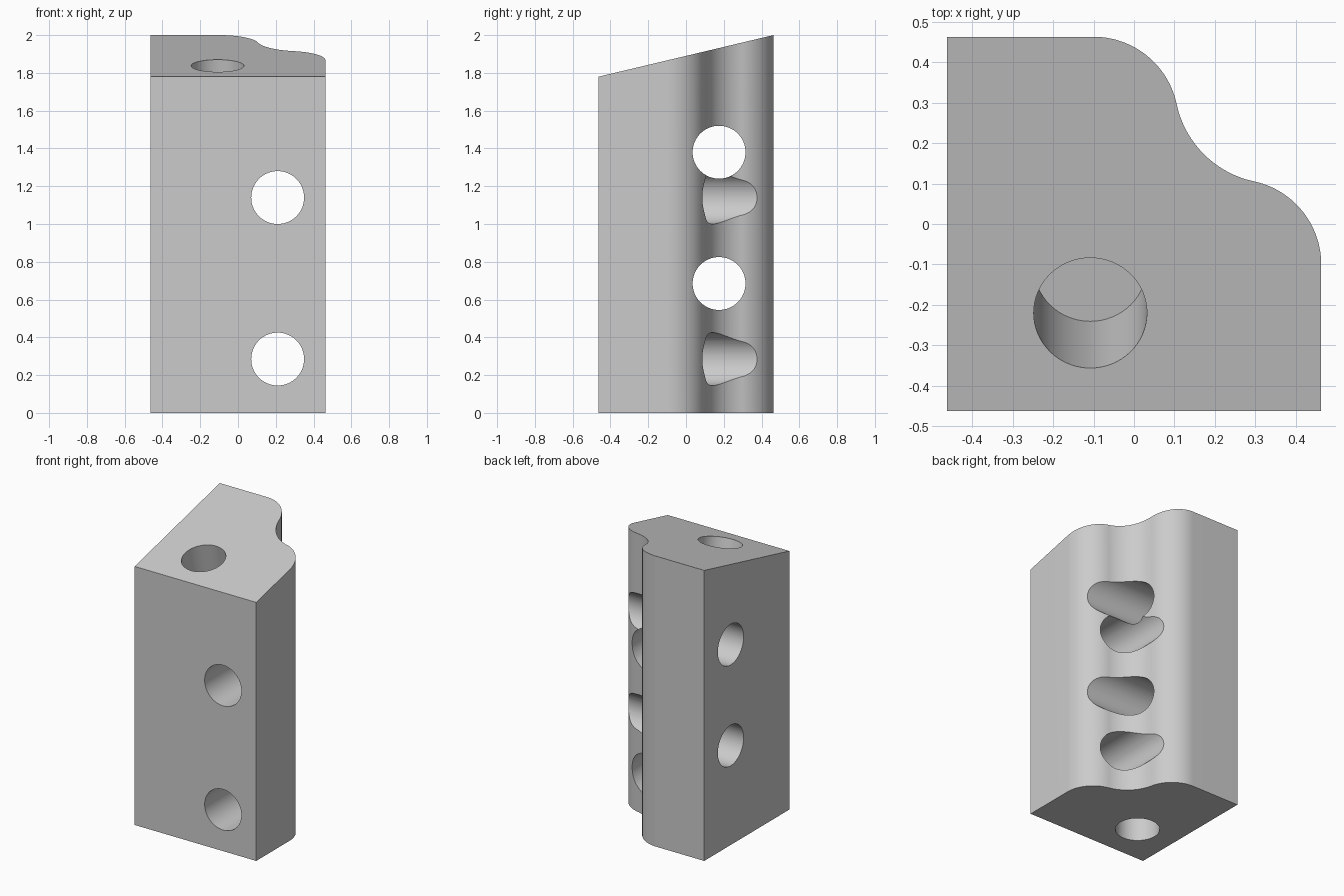
import bpy, bmesh, math
from mathutils import Vector

cube = bpy.data.objects.get("Cube")
if cube:
    bpy.data.objects.remove(cube, do_unlink=True)

HALF = 0.463          # half width of the square footprint
LOW, HIGH = 1.78, 2.0  # top height at front and back
HOLE_R = 0.14

grey = bpy.data.materials.new("plain_grey")
grey.use_nodes = True
colour = (0.6, 0.6, 0.6, 1)
grey.diffuse_color = colour
grey.node_tree.nodes["Principled BSDF"].inputs["Base Color"].default_value = colour


def arc(cx, cy, r, start, end, steps=24):
    angles = [math.radians(start + (end - start) * i / steps) for i in range(steps + 1)]
    return [(cx + r * math.cos(a), cy + r * math.sin(a)) for a in angles]


# Footprint: square with an S-curved corner, symmetric about the diagonal
R, BEND = 0.21, 78
side = HALF - R
reach = (side + 0.1) / (math.sin(math.radians(BEND)) - math.cos(math.radians(BEND)))
centre = side + reach * math.cos(math.radians(BEND))
profile = [(-HALF, -HALF), (HALF, -HALF)]
profile += arc(side, -0.1, R, 0, BEND)
profile += arc(centre, centre, reach - R, BEND + 180, 270 - BEND + 0, 28)[1:-1]
profile += arc(-0.1, side, R, 90 - BEND, 90)
profile += [(-HALF, HALF)]


def top_height(y):
    return LOW + (HIGH - LOW) * (y + HALF) / (2 * HALF)


# Block body with sloping top
bm = bmesh.new()
bottom = [bm.verts.new((x, y, 0)) for x, y in profile]
top = [bm.verts.new((x, y, top_height(y))) for x, y in profile]
bm.faces.new(reversed(bottom))
bm.faces.new(top)
for i in range(len(profile)):
    j = (i + 1) % len(profile)
    bm.faces.new((bottom[i], bottom[j], top[j], top[i]))
bmesh.ops.recalc_face_normals(bm, faces=bm.faces)
mesh = bpy.data.meshes.new("drilled_block")
bm.to_mesh(mesh)
bm.free()
block = bpy.data.objects.new("drilled_block", mesh)
bpy.context.collection.objects.link(block)
mesh.materials.append(grey)


def drill(middle, axis, length):
    """Cut a round hole of the given length, centred on middle."""
    bpy.ops.mesh.primitive_cylinder_add(vertices=64, radius=HOLE_R, depth=length, location=middle)
    cutter = bpy.context.object
    cutter.name = "hole_cutter"
    cutter.hide_render = True
    cutter.rotation_euler = Vector(axis).to_track_quat('Z', 'Y').to_euler()
    cutter.data.materials.append(grey)
    mod = block.modifiers.new("hole", 'BOOLEAN')
    mod.operation = 'DIFFERENCE'
    mod.solver = 'EXACT'
    mod.object = cutter
    bpy.ops.object.select_all(action='DESELECT')
    block.select_set(True)
    bpy.context.view_layer.objects.active = block
    bpy.ops.object.modifier_apply(modifier=mod.name)
    bpy.data.objects.remove(cutter, do_unlink=True)


# Through holes: two front to back, two side to side
for z in (0.285, 1.14):
    drill((0.21, 0, z), (0, 1, 0), 2)
for z in (0.685, 1.38):
    drill((0, 0.175, z), (1, 0, 0), 2)

# Blind holes: one square to the sloping top, one up from the base
slope = Vector((0, LOW - HIGH, 2 * HALF)).normalized()
drill(Vector((-0.108, -0.22, top_height(-0.22))), slope, 1.0)
drill((-0.18, -0.18, 0), (0, 0, 1), 1.0)

bpy.ops.object.shade_smooth_by_angle(angle=math.radians(30))
